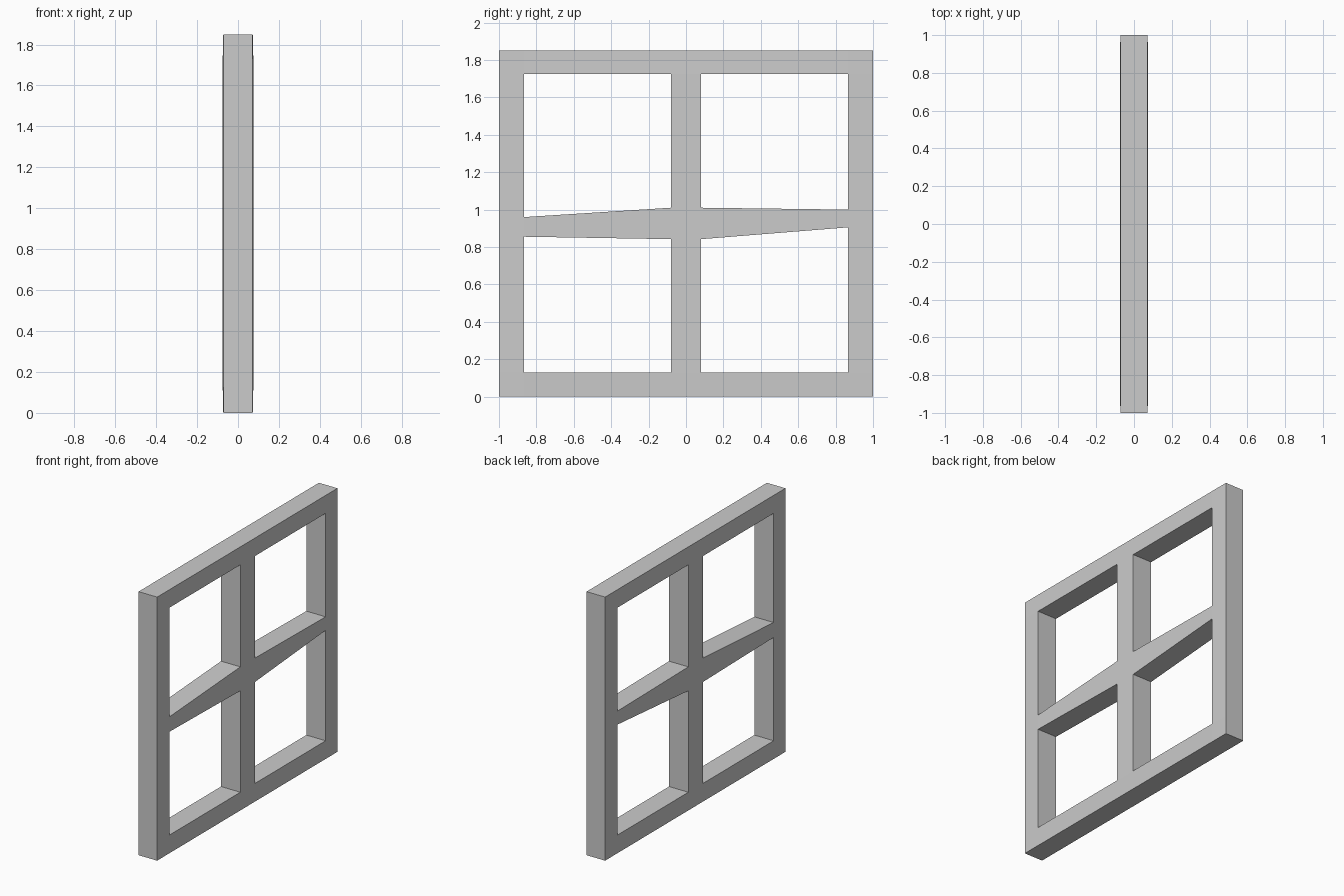
import bpy, bmesh

if "Cube" in bpy.data.objects:
    bpy.data.objects.remove(bpy.data.objects["Cube"])

# Columns across y, each with the lower and upper edge of the crossbar there
columns = [(-1.0, 0.855, 0.96), (-0.865, 0.855, 0.96), (-0.081, 0.842, 1.01),
           (0.081, 0.842, 1.01), (0.865, 0.905, 1.0), (1.0, 0.905, 1.0)]
HEIGHT, BOTTOM_RAIL, TOP_RAIL = 1.85, 0.13, 1.726
PANES = {1, 3}  # cell indices left open in both directions

bm = bmesh.new()


# One side of the frame: slightly thinner at the outer rim
def sheet(side):
    rows = []
    for i, (y, low, high) in enumerate(columns):
        zs = (0, BOTTOM_RAIL, low, high, TOP_RAIL, HEIGHT)
        rows.append([bm.verts.new((side * (0.072 if i in (0, 5) or j in (0, 5) else 0.075), y, z))
                     for j, z in enumerate(zs)])
    return rows


a, b = sheet(1), sheet(-1)
solid = {(i, j) for i in range(5) for j in range(5) if not (i in PANES and j in PANES)}

# Faces of the rails and bars, plus walls wherever a cell borders an opening
for i, j in solid:
    ring = [(i, j), (i + 1, j), (i + 1, j + 1), (i, j + 1)]
    bm.faces.new([a[p][q] for p, q in ring])
    bm.faces.new([b[p][q] for p, q in reversed(ring)])
    for k, (di, dj) in enumerate([(0, -1), (1, 0), (0, 1), (-1, 0)]):
        if (i + di, j + dj) not in solid:
            (p, q), (r, s) = ring[k], ring[(k + 1) % 4]
            bm.faces.new([a[r][s], a[p][q], b[p][q], b[r][s]])

loose = [v for v in bm.verts if not v.link_faces]
bmesh.ops.delete(bm, geom=loose, context='VERTS')
bmesh.ops.recalc_face_normals(bm, faces=bm.faces[:])

mesh = bpy.data.meshes.new("window_frame")
bm.to_mesh(mesh)
bm.free()
bpy.context.collection.objects.link(bpy.data.objects.new("window_frame", mesh))
